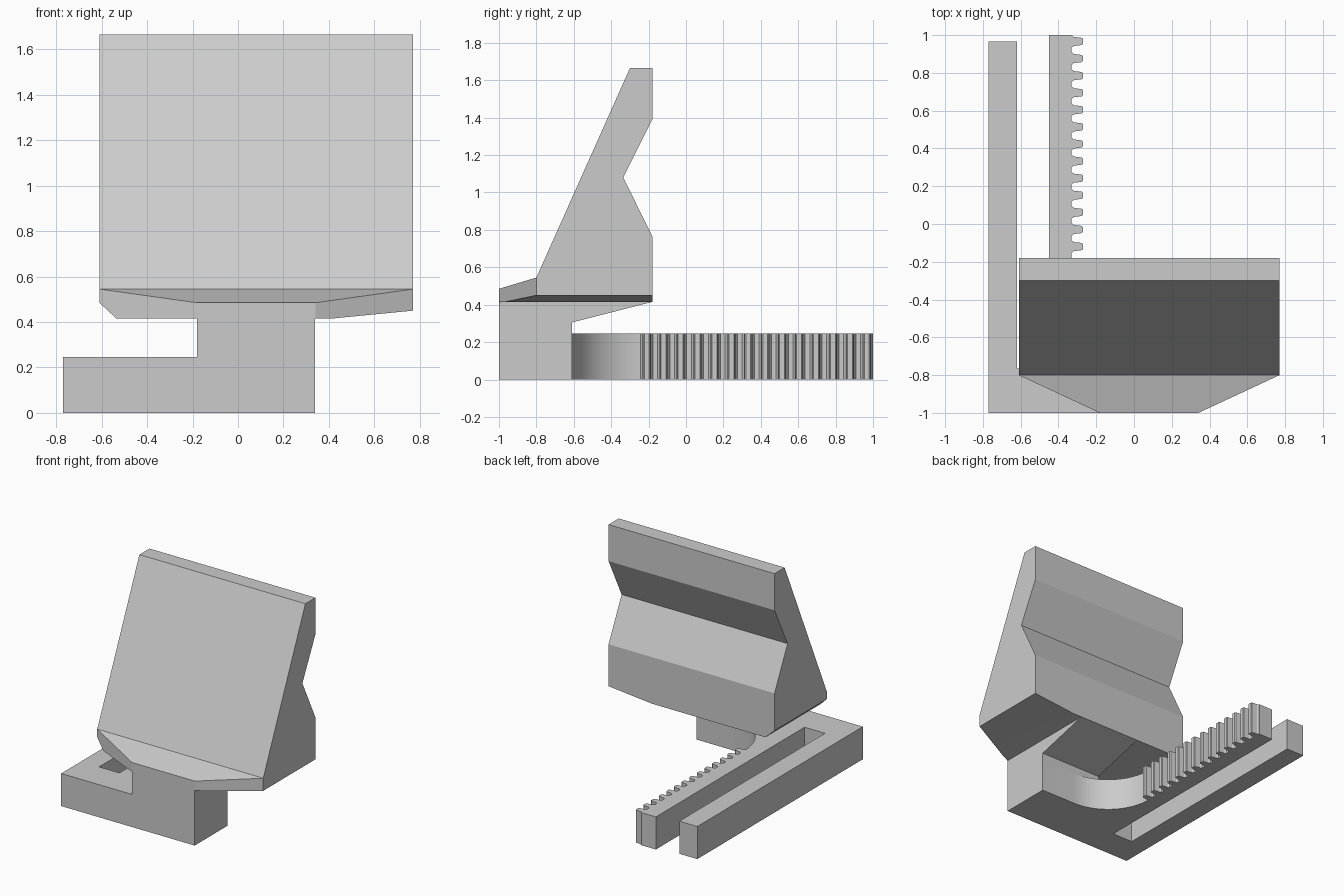
import bpy
import bmesh
from math import cos, sin, pi, radians
from mathutils import Vector

cube = bpy.data.objects.get("Cube")
if cube:
    bpy.data.objects.remove(cube, do_unlink=True)

# Single material
grey = bpy.data.materials.new("light grey")
grey.use_nodes = True
colour = (0.6, 0.6, 0.6, 1)
grey.diffuse_color = colour
grey.node_tree.nodes["Principled BSDF"].inputs["Base Color"].default_value = colour


def prism(points, place, start, end):
    """Extrude a closed 2D outline between two offsets."""
    bm = bmesh.new()
    face = bm.faces.new([bm.verts.new(place(p, start)) for p in points])
    extruded = bmesh.ops.extrude_face_region(bm, geom=[face])["geom"]
    shift = Vector(place((0, 0), end)) - Vector(place((0, 0), start))
    bmesh.ops.translate(bm, vec=shift,
                        verts=[v for v in extruded if isinstance(v, bmesh.types.BMVert)])
    return bm


def slice_off(bm, point, normal):
    """Remove everything on the normal's side of a plane and cap the cut."""
    geom = bm.verts[:] + bm.edges[:] + bm.faces[:]
    cut = bmesh.ops.bisect_plane(bm, geom=geom, dist=1e-5, plane_co=point,
                                 plane_no=normal, clear_outer=True)["geom_cut"]
    bmesh.ops.holes_fill(bm, edges=[e for e in cut if isinstance(e, bmesh.types.BMEdge)])


def finish(bm, name):
    bmesh.ops.recalc_face_normals(bm, faces=bm.faces[:])
    for f in bm.faces:
        f.smooth = True
    for e in bm.edges:
        e.smooth = e.calc_face_angle(pi) < radians(20)
    mesh = bpy.data.meshes.new(name)
    bm.to_mesh(mesh)
    bm.free()
    mesh.materials.append(grey)
    obj = bpy.data.objects.new(name, mesh)
    bpy.context.collection.objects.link(obj)


def flat(p, z):
    return (p[0], p[1], z)


def side(p, x):
    return (x, p[0], p[1])


# Base outline: front block, guide arm, slot and toothed rack
block_back, rack_face, radius = -0.61, -0.33, 0.38
outline = [(0.34, -1), (0.34, block_back)]
for i in range(17):                                   # rounded inner corner
    a = pi / 2 * i / 16
    outline.append((rack_face + radius * (1 - sin(a)),
                    block_back + radius * (1 - cos(a))))
outline[-1] = (rack_face, -0.245)
tooth = [(0, 0.033), (0.012, 0.024), (0.054, 0.019), (0.06, 0.013)]
for i in range(14):                                   # rack teeth
    y = -0.21 + 0.0905 * i
    outline += [(rack_face + d, y - w) for d, w in tooth]
    outline += [(rack_face + d, y + w) for d, w in reversed(tooth)]
outline += [(rack_face, 1.0005), (-0.45, 1), (-0.45, -0.765), (-0.62, -0.765),
            (-0.62, 0.965), (-0.77, 0.965), (-0.77, -1)]
finish(prism(outline, flat, 0, 0.245), "rack_base")

# Column with its sloping gusset
column = [(-1, 0.245), (block_back, 0.245), (block_back, 0.305),
          (-0.18, 0.415), (-1, 0.415)]
finish(prism(column, side, -0.18, 0.34), "column")

# Notched wedge head, trimmed at the front corners and lower sides
profile = [(-1, 0.415), (-0.18, 0.415), (-0.18, 0.765), (-0.335, 1.08),
           (-0.18, 1.39), (-0.18, 1.665), (-0.30, 1.665), (-0.8, 0.545), (-1, 0.485)]
head = prism(profile, side, -0.61, 0.77)
slice_off(head, (0.341, -1, 0), (0.2, -0.43, 0))
slice_off(head, (-0.181, -1, 0), (-0.2, -0.43, 0))
slice_off(head, (0.41, 0, 0.415), (0.035, 0, -0.36))
slice_off(head, (-0.535, 0, 0.415), (-0.07, 0, -0.075))
finish(head, "wedge_head")
